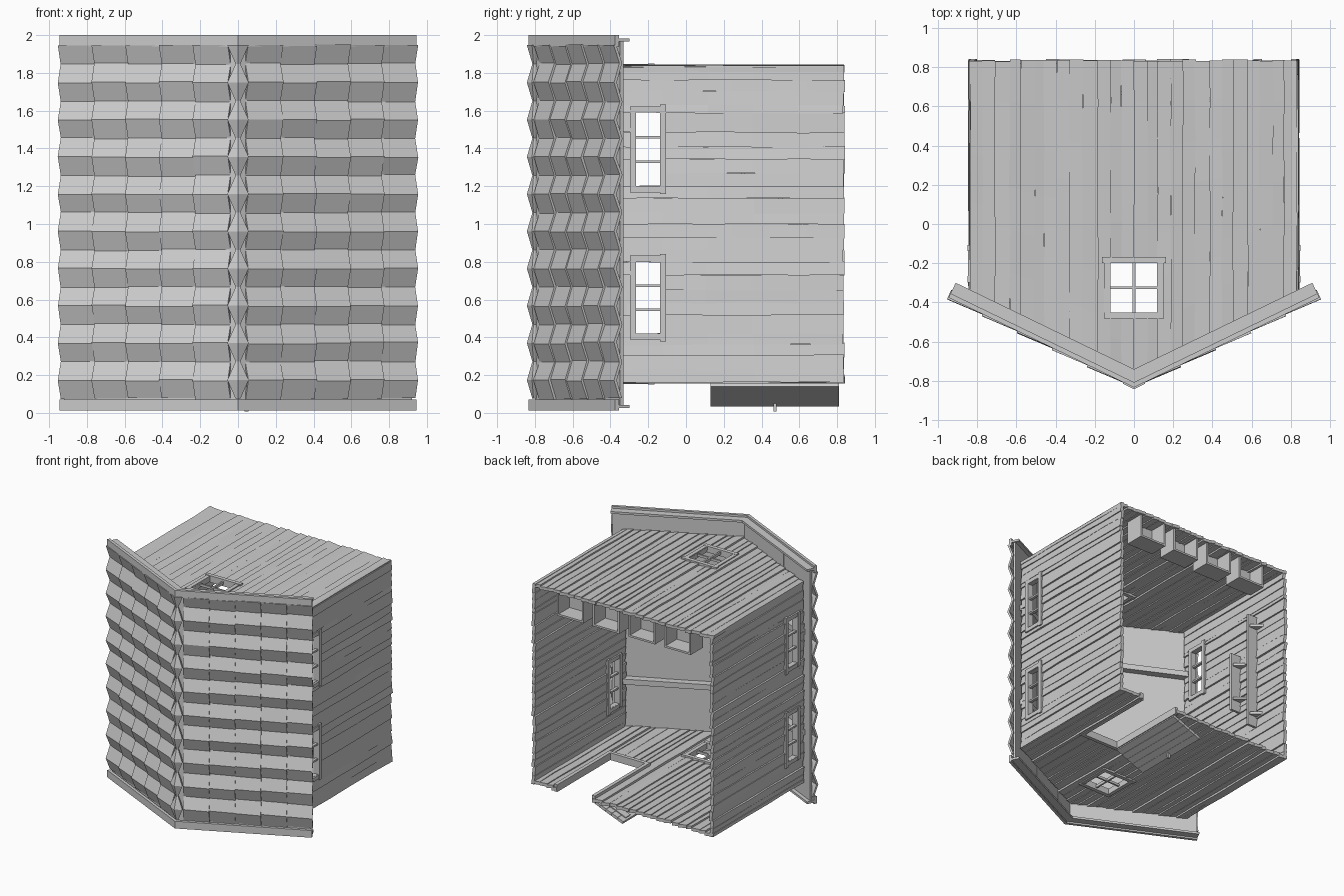
import bpy, bmesh, random
from math import sin
from mathutils import Vector

if "Cube" in bpy.data.objects:
    bpy.data.objects.remove(bpy.data.objects["Cube"])

random.seed(4)
J = lambda a: random.uniform(-a, a)


def finish(name, bm):
    bmesh.ops.recalc_face_normals(bm, faces=bm.faces[:])
    me = bpy.data.meshes.new(name)
    bm.to_mesh(me)
    bm.free()
    ob = bpy.data.objects.new(name, me)
    bpy.context.collection.objects.link(ob)
    return ob


def loft(bm, rings):
    """Closed solid through a list of equal-sized point rings."""
    vs = [[bm.verts.new(p) for p in r] for r in rings]
    n = len(vs[0])
    for a, b in zip(vs, vs[1:]):
        for i in range(n):
            bm.faces.new((a[i], a[(i + 1) % n], b[(i + 1) % n], b[i]))
    bm.faces.new(vs[0][::-1])
    bm.faces.new(vs[-1])


def box(bm, x0, x1, y0, y1, z0, z1):
    loft(bm, [[(x0, y0, z), (x1, y0, z), (x1, y1, z), (x0, y1, z)] for z in (z0, z1)])


# wall coordinates: u across planks, v along planks (y), w through the wall
side_map = lambda u, v, w: (w, v, u)
gable_map = lambda u, v, w: (u, v, w)


def planks(name, M, w, u0, u1, n, start, end, holes):
    """Uneven plank wall, with planks split around rectangular holes."""
    bm = bmesh.new()
    edges = [u0 + (u1 - u0) * i / n + (J(.01) if 0 < i < n and i * 2 != n else 0) for i in range(n + 1)]
    for h in holes:
        for e in h[:2]:
            k = min(range(n + 1), key=lambda i: abs(edges[i] - e))
            edges[k] = e
    for a, b in zip(edges, edges[1:]):
        segs, lo = [], None
        for h in sorted(holes, key=lambda h: h[2]):
            if h[0] - .001 < (a + b) / 2 < h[1] + .001:
                segs.append((lo, h[2]))
                lo = h[3]
        if lo is None or lo < end:
            segs.append((lo, end + J(.006)))
        off = J(.005)
        tilt = random.uniform(.002, .006)
        for s, e in segs:
            sa, sb = (start(a), start(b)) if s is None else (s, s)
            ns = max(2, int((e - sa) / .2))
            rings = []
            for i in range(ns + 1):
                t = i / ns
                ua, ub = a - .002 + J(.004), b + .002 + J(.004)
                va, vb = sa + (e - sa) * t, sb + (e - sb) * t
                wa, wb = w + off + tilt + J(.002), w + off - tilt + J(.002)
                rings.append([M(ua, va, wa - .013), M(ub, vb, wb - .013),
                              M(ub, vb, wb + .013), M(ua, va, wa + .013)])
            loft(bm, rings)
    return finish(name, bm)


def window(name, M, w, u0, u1, v0, v1, bars_u, bars_v):
    """Frame boards with an overhanging head and sill, plus glazing bars."""
    bm = bmesh.new()

    def b(a, c, d, e, t):
        p, q = M(a, d, w - t), M(c, e, w + t)
        box(bm, *[k for pair in zip(p, q) for k in pair])
    f = .032
    b(u0 - f, u0, v0 - .005, v1 + .005, .024)
    b(u1, u1 + f, v0 - .005, v1 + .005, .024)
    b(u0 - f, u1 + f, v0 - f, v0, .026)
    b(u0 - f - .01, u1 + f + .01, v1, v1 + f, .028)
    for i in range(1, bars_u):
        c = u0 + (u1 - u0) * i / bars_u
        b(c - .007, c + .007, v0, v1, .012)
    for i in range(1, bars_v):
        c = v0 + (v1 - v0) * i / bars_v
        b(u0, u1, c - .007, c + .007, .01)
    finish(name, bm)


# side walls and their three-pane windows
side_holes = [(.42, .8, -.265, -.138), (1.2, 1.59, -.265, -.138)]
for sx, nm in ((-1, "left"), (1, "right")):
    planks(nm + "_wall", side_map, sx * .822, .165, 1.835, 24, lambda u: -.36, .835, side_holes)
    for k, h in enumerate(side_holes):
        window(f"{nm}_window_{k}", side_map, sx * .822, *h, 3, 1)

# gable walls and their four-pane windows; the lower one has a doorway
roof_line = lambda u: -.765 + .484 * abs(u)
win = (-.12, .12, -.45, -.2)
door = (.28, .61, .13, .9)
planks("upper_gable", gable_map, 1.822, -.835, .835, 26, roof_line, .835, [win])
planks("lower_gable", gable_map, .178, -.835, .835, 26, roof_line, .835, [win, door])
window("upper_gable_window", gable_map, 1.822, *win, 2, 2)
window("lower_gable_window", gable_map, .178, *win, 2, 2)


# roof coordinates: s down the slope, h outward, mitred at the ridge
def P(side, s, h, z):
    s = max(s, -h * .484)
    return (side * (s * .9 + h * .436), -.74 + s * .436 - h * .9, z)


def slab(bm, side, s0, s1, h0, h1, z0, z1):
    loft(bm, [[P(side, s0, h0, z), P(side, s1, h0, z), P(side, s1, h1, z), P(side, s0, h1, z)]
              for z in (z0, z1)])


deck, trim, rafters, tiles = (bmesh.new() for _ in range(4))
zs = [.075 + .0985 * i for i in range(20)]
for side in (-1, 1):
    for i in range(5):
        h = .028 + J(.003)
        slab(deck, side, i * .2 if i else -1, i * .2 + .2, h, .05, .03, 1.97)
    for z in (.025, 1.965):
        slab(trim, side, -1, 1.01, 0, .065, z, z + .018)
    for z in (.012, 1.94):
        slab(trim, side, -1, 1.01, .06, .084, z, z + .06)
    for z in (.56, 1.40):
        slab(rafters, side, -1, .92, -.03, .03, z, z + .045)
    # corrugated tile columns, each lower edge lapping over the next
    for c in range(5):
        s0, s1 = .02 + c * .198, .02 + (c + 1) * .198 + .004
        rings = []
        for i, z in enumerate(zs):
            h = (.05 if i % 2 == 0 else .084) + J(.002)
            z += J(.005)
            rings.append([P(side, s0, h - .014, z), P(side, s1, h - .006, z),
                          P(side, s1, h + .010, z), P(side, s0, h, z)])
        loft(tiles, rings)
finish("roof_deck", deck)
finish("roof_end_boards", trim)
finish("rafters", rafters)
finish("roof_tiles", tiles)

# zigzag ridge cap
bm = bmesh.new()
rings = []
for i, z in enumerate(zs):
    h, s = (.066, -.018) if i % 2 == 0 else (.092, .018)
    rings.append([P(-1, s, h, z), P(-1, -1, h, z), P(1, s, h, z),
                  P(1, s, h - .03, z), P(1, -1, h - .03, z), P(-1, s, h - .03, z)])
for r in rings:
    del r[4]
loft(bm, rings)
finish("ridge_cap", bm)

# door frame
bm = bmesh.new()
box(bm, .255, .285, .11, .835, .155, .215)
box(bm, .605, .635, .11, .835, .155, .215)
box(bm, .255, .635, .105, .135, .155, .215)
finish("door_frame", bm)

# open door made of narrow boards, hinged on the inner jamb, with a knob
bm = bmesh.new()
A, B = Vector((.28, 0, .15)), Vector((.015, 0, .045))
d = B - A
nrm = Vector((d.z, 0, -d.x)).normalized()
for i in range(5):
    p, q = A + d * (i / 5), A + d * ((i + .97) / 5)
    t = nrm * (.011 + J(.002))
    loft(bm, [[k + Vector((0, y, 0)) for k in (p - t, q - t, q + t, p + t)] for y in (.13, .81)])
for y in (.22, .7):
    p, q, t = A + d * .06 + nrm * .008, A + d * .94 + nrm * .008, nrm * .012
    loft(bm, [[k + Vector((0, v, 0)) for k in (p, q, q + t, p + t)] for v in (y, y + .06)])
finish("door", bm)
bm = bmesh.new()
box(bm, .035, .055, .462, .478, .008, .07)
finish("door_knob", bm)

# row of four open boxes under the upper gable
bm = bmesh.new()
for x in (-.495, -.165, .165, .495):
    for s in (-1, 1):
        box(bm, x + s * .115 - .008, x + s * .115 + .008, .66, .82, 1.63, 1.815)
    box(bm, x - .123, x + .123, .66, .676, 1.63, 1.815)
    box(bm, x - .123, x + .123, .66, .82, 1.62, 1.636)
finish("nest_boxes", bm)

# two bracketed shelves on the left wall
bm = bmesh.new()
for y, z0, z1 in ((.5, .58, 1.56), (.3, .8, 1.3)):
    box(bm, -.82, -.72, y - .01, y + .01, z0, z1)
    for z in (z0 + .1, z1 - .1):
        loft(bm, [[(-.82, y, k), (-.735, y, k), (-.735, y + .02, k), (-.82, y + .09, k)]
                  for k in (z - .01, z + .01)])
finish("shelves", bm)
